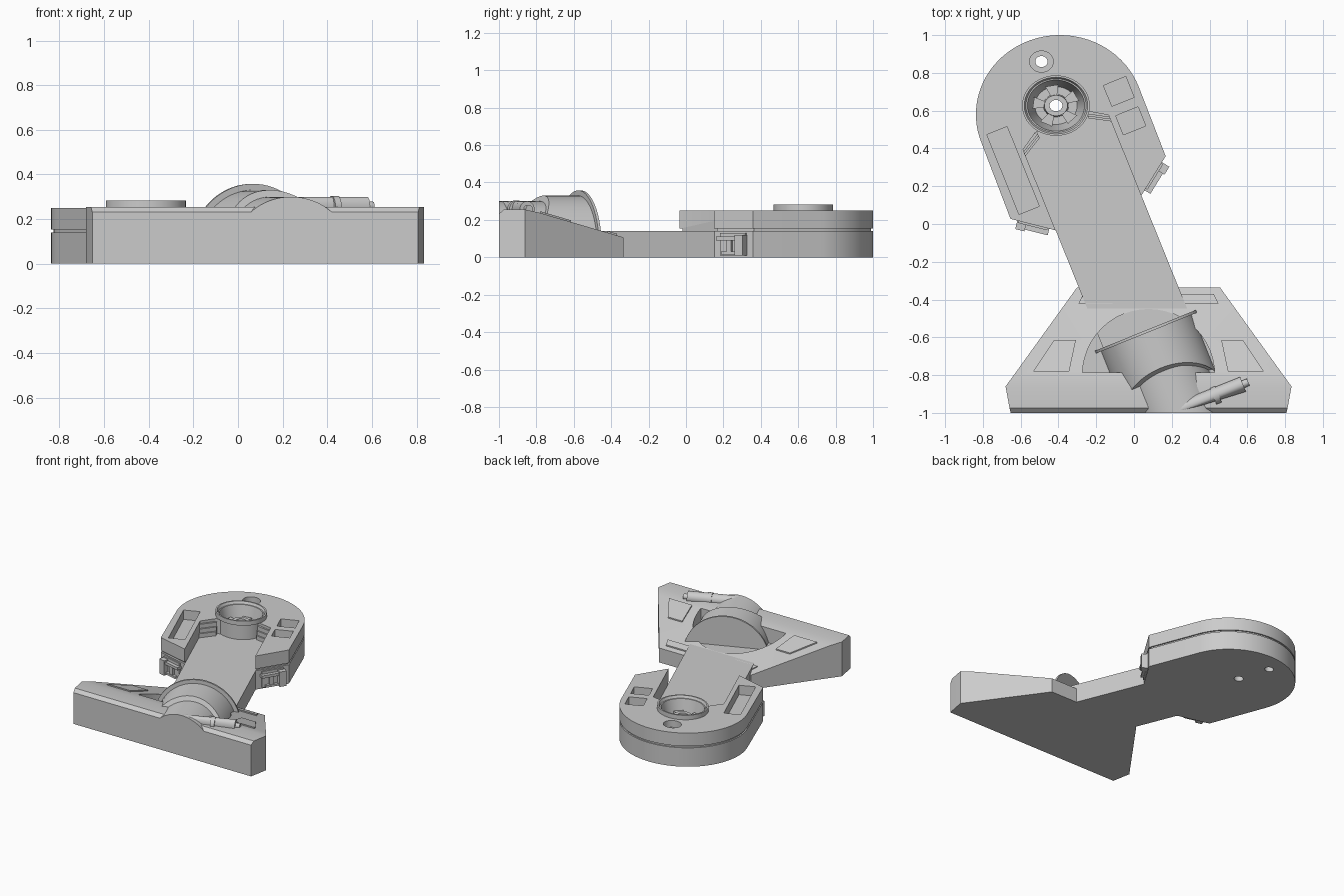
import bpy, bmesh
from math import sin, cos, pi, radians, atan2

cube = bpy.data.objects.get("Cube")
if cube:
    bpy.data.objects.remove(cube, do_unlink=True)

grey = bpy.data.materials.new("plain grey")
grey.use_nodes = True
grey.diffuse_color = (0.6, 0.6, 0.6, 1)
grey.node_tree.nodes["Principled BSDF"].inputs["Base Color"].default_value = (0.6, 0.6, 0.6, 1)

TILT = radians(22)
S, C = sin(TILT), cos(TILT)
MID = -0.153            # sideways offset of the arm's centre line
PIVOT = (-0.413, 0.627)  # middle of the round hub
STRETCH = 1.12          # round hub is slightly wide
made = []


def arm(v, u):
    """Arm coordinates (sideways from centre line, along arm) to x, y."""
    v += MID
    return (-S * u + C * v, C * u + S * v)


def finish(name, bm):
    bmesh.ops.recalc_face_normals(bm, faces=bm.faces)
    me = bpy.data.meshes.new(name)
    bm.to_mesh(me)
    bm.free()
    ob = bpy.data.objects.new(name, me)
    bpy.context.collection.objects.link(ob)
    me.materials.append(grey)
    made.append(ob)
    return ob


def loft(name, rings, closed=False):
    """Skin a list of equal point rings; cap the ends unless closed."""
    bm = bmesh.new()
    rows = [[bm.verts.new(p) for p in ring] for ring in rings]
    n = len(rows[0])
    pairs = list(zip(rows, rows[1:])) + ([(rows[-1], rows[0])] if closed else [])
    for a, b in pairs:
        for i in range(n):
            j = (i + 1) % n
            bm.faces.new((a[i], a[j], b[j], b[i]))
    if not closed:
        bm.faces.new(rows[0])
        bm.faces.new(rows[-1])
    return finish(name, bm)


def prism(name, pts, z0, z1):
    top = z1 if callable(z1) else lambda y: z1
    return loft(name, [[(x, y, z0) for x, y in pts], [(x, y, top(y)) for x, y in pts]])


def arm_box(name, v0, v1, u0, u1, z0, z1):
    return prism(name, [arm(v0, u0), arm(v1, u0), arm(v1, u1), arm(v0, u1)], z0, z1)


def circle(c, r, n=48, sx=STRETCH):
    return [(c[0] + r * sx * cos(2 * pi * i / n), c[1] + r * sin(2 * pi * i / n)) for i in range(n)]


def lathe(name, c, profile, closed=True):
    return loft(name, [[(x, y, z) for x, y in circle(c, r)] for r, z in profile], closed)


def cut(target, cutter):
    cutter.hide_render = True
    mod = target.modifiers.new("cut", 'BOOLEAN')
    mod.operation, mod.solver, mod.object = 'DIFFERENCE', 'EXACT', cutter
    bpy.context.view_layer.objects.active = target
    bpy.ops.object.modifier_apply(modifier=mod.name)
    made.remove(cutter)
    bpy.data.objects.remove(cutter, do_unlink=True)


# Rounded head with a seam groove
def head_outline(inset):
    a, b = 0.445 - inset, 0.42 - inset
    t0 = atan2(b * S, a * C)
    pts = [(-0.392 + a * cos(t0 + pi * i / 40), 0.58 + b * sin(t0 + pi * i / 40)) for i in range(41)]
    k = inset
    return pts + [arm(-0.443 + k, 0.27 + k), arm(-0.244 + k, 0.124 + k),
                  arm(0.244 - k, 0.124 + k), arm(0.443 - k, 0.27 + k)]


levels = [(0, 0), (0, 0.14), (0.01, 0.14), (0.01, 0.153), (0, 0.153), (0, 0.25)]
head = loft("head", [[(x, y, z) for x, y in head_outline(k)] for k, z in levels])

# Channel for the arm, tapering toward the hub
cut(head, prism("channel_cutter", [arm(-0.244, 0.05), arm(0.244, 0.05), arm(0.244, 0.585),
                                   arm(0.15, 0.645), arm(-0.15, 0.645), arm(-0.244, 0.585)], 0.14, 0.4))
# Pockets in the top
for v0, v1, u0, u1 in [(-0.392, -0.277, 0.275, 0.73), (0.278, 0.405, 0.622, 0.74), (0.278, 0.405, 0.459, 0.567)]:
    cut(head, arm_box("pocket_cutter", v0, v1, u0, u1, 0.18, 0.4))
# Hub well and round holes
small = (-0.49, 0.86)
for c, r, z in [(PIVOT, 0.14, 0.1), (PIVOT, 0.03, -0.1), (small, 0.056, 0.2), (small, 0.029, -0.1)]:
    cut(head, prism("hole_cutter", circle(c, r), z, 0.4))

# Hub funnel, centre tube and blades
lathe("hub_ring", PIVOT, [(0.148, 0.1), (0.148, 0.25), (0.16, 0.25), (0.16, 0.283), (0.15, 0.283),
                          (0.142, 0.265), (0.135, 0.265), (0.1, 0.1)])
lathe("hub_tube", PIVOT, [(0.06, 0.1), (0.055, 0.21), (0.03, 0.21), (0.03, 0.1)])
for i in range(5):
    t = 2 * pi * i / 5 + 0.5
    sector = [(r, t + d) for r, d in [(0.05, -0.28), (0.05, 0.28), (0.112, 0.28), (0.112, -0.28)]]
    prism("hub_blade", [(PIVOT[0] + r * STRETCH * cos(a), PIVOT[1] + r * sin(a)) for r, a in sector], 0.1, 0.19)

# Arm
arm_box("arm", -0.244, 0.246, -0.7, 0.2, 0, 0.14)

# Stepped ribs at the channel end and catches on the head's slanted corners
for s in (-1, 1):
    for i in range(3):
        k = 0.012 * (3 - i)
        prism("channel_rib", [arm(s * 0.244, 0.585 - k), arm(s * 0.244, 0.59), arm(s * 0.14, 0.65),
                              arm(s * 0.14, 0.645 - k)], 0.14 + 0.03 * i, 0.17 + 0.03 * i)

    def catch(name, a0, a1, d, z0, z1):
        corners = [(a0, -0.02), (a1, -0.02), (a1, d), (a0, d)]
        prism(name, [arm(s * (0.345 + 0.806 * a + 0.59 * n), 0.197 + 0.59 * a - 0.806 * n)
                     for a, n in corners], z0, z1)

    catch("catch_plate", -0.08, 0.08, 0.01, 0.01, 0.13)
    catch("catch_upper_jaw", -0.09, 0.05, 0.035, 0.09, 0.11)
    catch("catch_lower_jaw", -0.06, 0.05, 0.03, 0.015, 0.03)
    catch("catch_post", -0.03, 0, 0.025, 0.03, 0.09)
    catch("catch_block", 0.035, 0.085, 0.045, 0.01, 0.12)

# Wedge base
BX = 0.077
rows = [(-1, 0.73, 0.232), (-0.975, 0.736, 0.255), (-0.86, 0.757, 0.255), (-0.79, 0.706, 0.24), (-0.335, 0.378, 0.107)]
base = loft("wedge_base", [[(BX - w, y, 0), (BX + w, y, 0), (BX + w, y, z), (BX - w, y, z)] for y, w, z in rows])
# Round socket around the drum
cut(base, prism("socket_cutter", [(x, max(y, -0.785)) for x, y in circle((BX, -0.8), 0.35, sx=1)
                                  if y > -0.84], 0.13, 0.5))


def slope(y):
    return 0.107 + (-0.335 - y) * 0.2923 + 0.009


# Raised panels on the slope
for s in (-1, 1):
    for panel in [[(0.61, -0.78), (0.5, -0.615), (0.385, -0.615), (0.42, -0.78)],
                  [(0.17, -0.37), (0.345, -0.37), (0.37, -0.42), (0.19, -0.42)]]:
        prism("slope_panel", [(BX + s * x, y) for x, y in panel], 0.05, slope)


# Drum with back flange and stepped front
def drum(name, r, back, front, n=40):
    rings = []
    for end in (back, front):
        ring = []
        for i in range(n + 1):
            v, z = r * cos(pi * i / n), 0.06 + r * sin(pi * i / n)
            ring.append((*arm(v, end(v, z)), z))
        rings.append(ring)
    return loft(name, rings)


drum("drum_flange", 0.298, lambda v, z: -0.545, lambda v, z: -0.56)
drum("drum", 0.27, lambda v, z: -0.555, lambda v, z: -0.89 + 0.65 * max(z - 0.13, 0))
drum("drum_front", 0.24, lambda v, z: -0.74, lambda v, z: (-1 - S * (v + MID)) / C)


# Rod lying across the front ledge
def rod(name, v0, v1, r, n=24):
    rings = []
    for v in (v0, v1):
        ring = []
        for i in range(n):
            x, y = arm(v, -1.003 + r * cos(2 * pi * i / n))
            ring.append((x, max(y, -1), 0.258 + r * sin(2 * pi * i / n)))
        rings.append(ring)
    return loft(name, rings)


rod("rod", -0.02, 0.37, 0.042)
rod("rod_collar", 0.2, 0.23, 0.046)
rod("rod_tip", 0.36, 0.4, 0.02)

# Smooth curved parts, keep edges sharp
bpy.ops.object.select_all(action='DESELECT')
for ob in made:
    ob.select_set(True)
bpy.context.view_layer.objects.active = head
bpy.ops.object.shade_smooth_by_angle(angle=radians(30))
